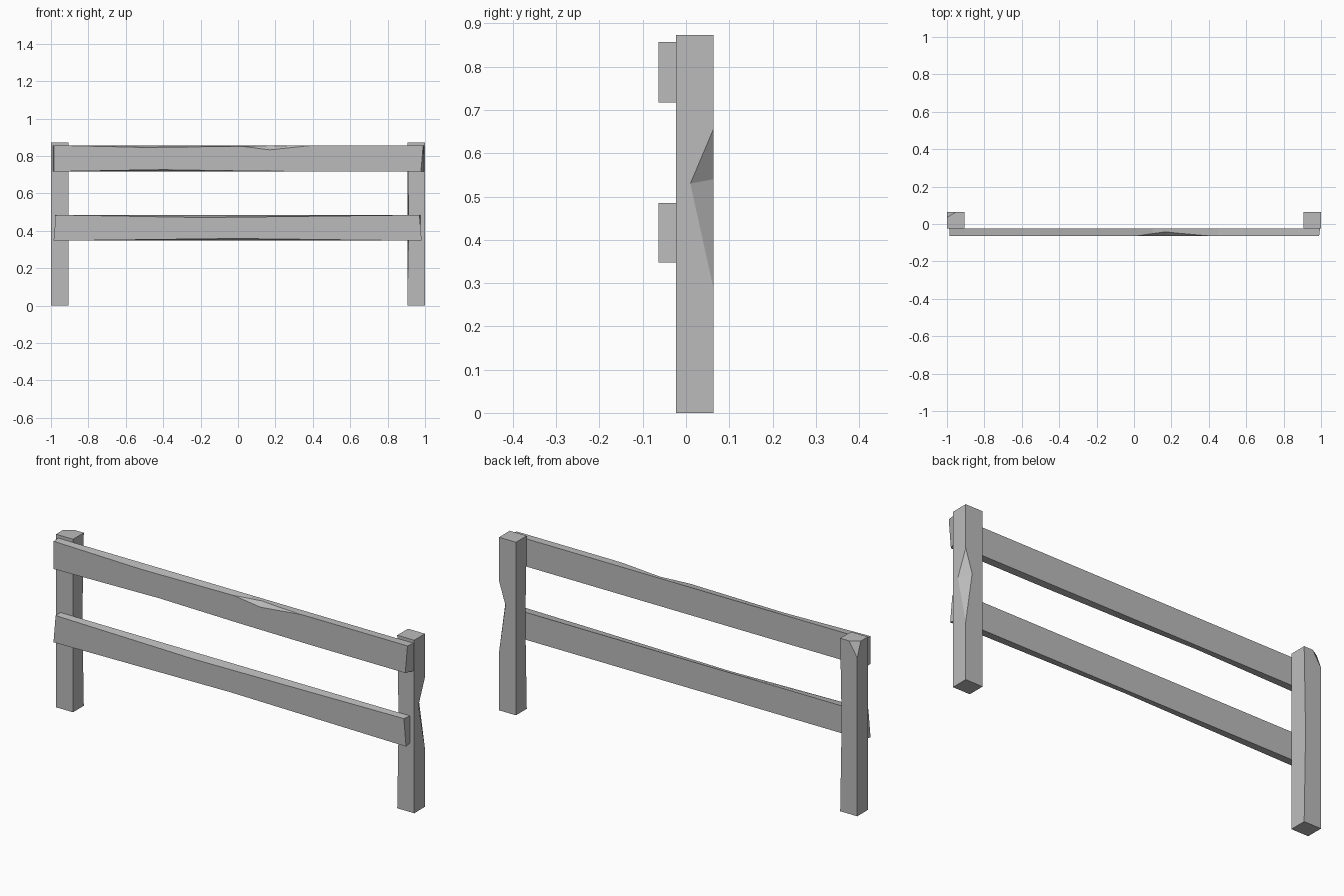
import bpy
import bmesh
from mathutils import Vector

cube = bpy.data.objects.get("Cube")
if cube:
    bpy.data.objects.remove(cube, do_unlink=True)

# One plain grey for the whole fence
grey = bpy.data.materials.new("weathered grey")
grey.use_nodes = True
grey.diffuse_color = (0.5, 0.5, 0.5, 1)
grey.node_tree.nodes["Principled BSDF"].inputs["Base Color"].default_value = (0.5, 0.5, 0.5, 1)

FRONT, MID, BACK = -0.063, -0.023, 0.063   # rail front, rail/post contact, post back
HEIGHT, INNER = 0.873, 0.905


def finish(name, bm):
    bmesh.ops.recalc_face_normals(bm, faces=bm.faces)
    mesh = bpy.data.meshes.new(name)
    bm.to_mesh(mesh)
    bm.free()
    mesh.materials.append(grey)
    obj = bpy.data.objects.new(name, mesh)
    bpy.context.collection.objects.link(obj)
    return obj


def loft(name, rings):
    """Timber skinned over four-cornered sections."""
    bm = bmesh.new()
    loops = [[bm.verts.new(p) for p in ring] for ring in rings]
    for a, b in zip(loops, loops[1:]):
        for i in range(4):
            j = (i + 1) % 4
            bm.faces.new((a[i], a[j], b[j], b[i]))
    bm.faces.new(loops[0])
    bm.faces.new(loops[-1])
    return finish(name, bm)


def chip(obj, pivot, points):
    """Cut the tetrahedron of points, enlarged outwards about a pivot on the cut."""
    bm = bmesh.new()
    pivot = Vector(pivot)
    for p in points:
        bm.verts.new(pivot + (Vector(p) - pivot) * 1.5)
    bmesh.ops.convex_hull(bm, input=bm.verts)
    cutter = finish("chip_cutter", bm)
    cutter.hide_render = True
    mod = obj.modifiers.new("chip", "BOOLEAN")
    mod.operation, mod.solver, mod.object = "DIFFERENCE", "EXACT", cutter
    bpy.context.view_layer.update()
    graph = bpy.context.evaluated_depsgraph_get()
    mesh = bpy.data.meshes.new_from_object(obj.evaluated_get(graph))
    obj.modifiers.clear()
    obj.data = mesh
    bpy.data.objects.remove(cutter, do_unlink=True)


def notch(obj, start, end, a, b):
    chip(obj, (Vector(a) + Vector(b)) / 2, (start, end, a, b))


def post(name, side, dent_front, dent_back):
    """Upright whose inner corners are worn slightly at mid height."""
    rings = []
    for z, wear in ((0, 0), (0.45, 1), (HEIGHT, 0)):
        rings.append([(side, MID, z), (side * (INNER + dent_front * wear), MID, z),
                      (side * (INNER + dent_back * wear), BACK, z), (side, BACK, z)])
    return loft(name, rings)


def rail(name, top, bottom, stations, end_back):
    """Board with straight back edges; stations give x, front top and front bottom wear."""
    rings = []
    last = len(stations) - 1
    for i, (x_top, x_low, sag, lift) in enumerate(stations):
        back = -end_back[0] if i == 0 else end_back[1] if i == last else x_top
        rings.append([(x_top, FRONT, top - sag), (back, MID, top),
                      (back, MID, bottom), (x_low, FRONT, bottom + lift)])
    return loft(name, rings)


# Posts
right_post = post("right_post", -1, 0, 0.008)
left_post = post("left_post", 1, 0.008, 0)

# Broken top corner on the right post
corner = [(-0.953, BACK, HEIGHT), (-1, 0.035, HEIGHT), (-1, BACK, 0.8)]
centre = sum((Vector(p) for p in corner), Vector()) / 3
chip(right_post, centre, corner + [(-1, BACK, HEIGHT)])

# Hewn notch on the outer back edge of the left post
notch(left_post, (1, BACK, 0.655), (1, BACK, 0.29), (1, 0.01, 0.53), (0.964, BACK, 0.54))

# Rails
upper_rail = rail("upper_rail", 0.857, 0.717, [
    (-0.985, -0.985, 0, 0), (-0.5, -0.4, 0.011, 0.01),
    (0.1, 0.05, 0.004, 0.003), (0.45, 0.45, 0, 0), (0.99, 0.978, 0, 0)], (0.988, 0.995))
lower_rail = rail("lower_rail", 0.485, 0.347, [
    (-0.974, -0.986, 0, 0), (-0.2, 0, 0.014, 0.012), (0.97, 0.982, 0, 0)], (0.975, 0.975))

# Gouge along the top front edge of the upper rail
notch(upper_rail, (0.02, FRONT, 0.852), (0.4, FRONT, 0.857),
      (0.17, FRONT, 0.833), (0.17, -0.04, 0.857))
